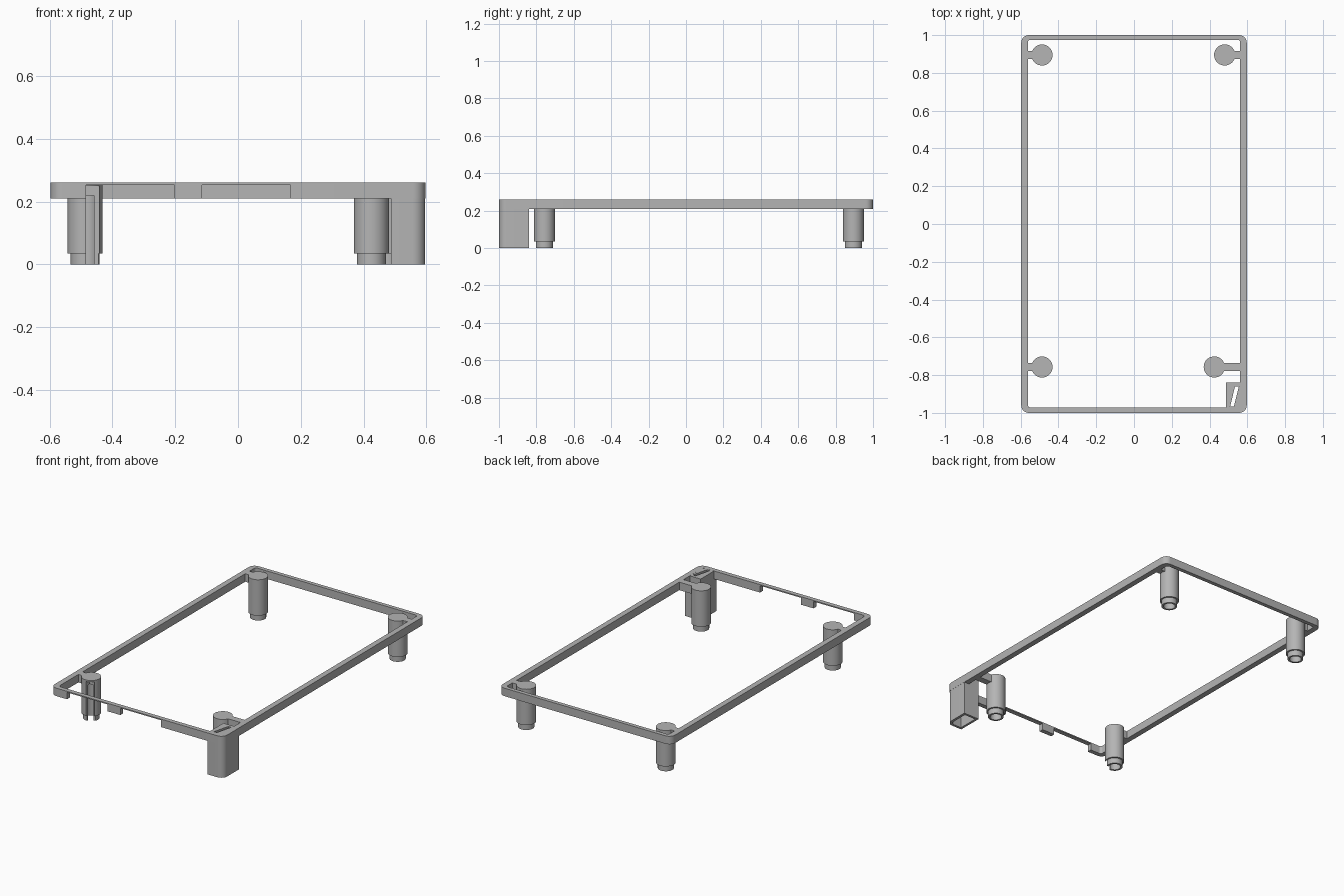
import bpy, bmesh, math

cube = bpy.data.objects.get("Cube")
if cube:
    bpy.data.objects.remove(cube, do_unlink=True)

grey = bpy.data.materials.new("matte_grey")
grey.use_nodes = True
grey.diffuse_color = (0.46, 0.46, 0.46, 1)
bsdf = next(n for n in grey.node_tree.nodes if n.type == 'BSDF_PRINCIPLED')
bsdf.inputs["Base Color"].default_value = (0.46, 0.46, 0.46, 1)

TOP, UNDER = 0.26, 0.21


def make(name, bm):
    bmesh.ops.recalc_face_normals(bm, faces=bm.faces)
    mesh = bpy.data.meshes.new(name)
    bm.to_mesh(mesh)
    bm.free()
    obj = bpy.data.objects.new(name, mesh)
    mesh.materials.append(grey)
    bpy.context.collection.objects.link(obj)
    return obj


def prism(name, outline, z0, z1):
    bm = bmesh.new()
    face = bm.faces.new([bm.verts.new((x, y, z0)) for x, y in outline])
    ext = bmesh.ops.extrude_face_region(bm, geom=[face])["geom"]
    for v in ext:
        if isinstance(v, bmesh.types.BMVert):
            v.co.z = z1
    return make(name, bm)


def rounded(x0, x1, y0, y1, radii):
    """Rectangle outline with its own radius per corner, from lower left round."""
    points = []
    corners = [(x0, y0, 1, 1), (x1, y0, -1, 1), (x1, y1, -1, -1), (x0, y1, 1, -1)]
    for i, ((x, y, sx, sy), r) in enumerate(zip(corners, radii)):
        if r == 0:
            points.append((x, y))
            continue
        for k in range(9):
            a = math.pi * (1 + i / 2 + k / 16)
            points.append((x + sx * r + r * math.cos(a), y + sy * r + r * math.sin(a)))
    return points


def box(name, x0, x1, y0, y1, z0, z1):
    return prism(name, rounded(x0, x1, y0, y1, [0] * 4), z0, z1)


def cut(target, cutter):
    mod = target.modifiers.new("cut", 'BOOLEAN')
    mod.operation = 'DIFFERENCE'
    mod.solver = 'EXACT'
    mod.object = cutter
    bpy.context.view_layer.objects.active = target
    bpy.ops.object.modifier_apply(modifier=mod.name)
    bpy.data.objects.remove(cutter, do_unlink=True)


def smooth(obj):
    bpy.ops.object.select_all(action='DESELECT')
    obj.select_set(True)
    bpy.context.view_layer.objects.active = obj
    bpy.ops.object.shade_smooth_by_angle(angle=math.radians(30))


# Rim with two gaps that leave a thin strip along the front
rim = prism("rim", rounded(-0.597, 0.597, -1, 1, [0.04] * 4), UNDER, TOP)
cut(rim, prism("rim_opening", rounded(-0.562, 0.562, -0.972, 0.975, [0.015] * 4), 0.1, 0.4))
for x0, x1 in [(-0.485, -0.203), (-0.115, 0.168)]:
    cut(rim, box("gap", x0, x1, -1.1, -0.95, 0.1, 0.253))
smooth(rim)


# Hollow stepped posts, each tied to the rim by a short arm
def post(name, x, y):
    bm = bmesh.new()
    profile = [(0, TOP), (0.056, TOP), (0.056, 0.035), (0.046, 0.035),
               (0.046, 0), (0.034, 0), (0.034, 0.22), (0, 0.22)]
    verts = [bm.verts.new((r, 0, z)) for r, z in profile]
    edges = [bm.edges.new(pair) for pair in zip(verts, verts[1:])]
    bmesh.ops.spin(bm, geom=verts + edges, cent=(0, 0, 0), axis=(0, 0, 1),
                   angle=2 * math.pi, steps=40)
    bmesh.ops.remove_doubles(bm, verts=bm.verts, dist=0.0001)
    bmesh.ops.translate(bm, verts=bm.verts, vec=(x, y, 0))
    obj = make(name, bm)
    side = math.copysign(1, x)
    ends = sorted([x + side * 0.048, side * 0.57])
    box(name + "_arm", *ends, y - 0.021, y + 0.021, UNDER, TOP)
    return obj


slotted = post("front_right_post", -0.487, -0.757)
cut(slotted, box("post_slot", -0.485, -0.441, -0.85, -0.775, -0.1, 0.25))
smooth(slotted)
for name, x, y in [("front_left_post", 0.425, -0.757),
                   ("back_right_post", -0.487, 0.895), ("back_left_post", 0.48, 0.895)]:
    smooth(post(name, x, y))

# Corner housing, hollow below, with a slanted slot through its top
housing = prism("corner_housing", rounded(0.487, 0.5965, -0.9995, -0.84, [0, 0.04, 0, 0]), 0, TOP - 0.0005)
cut(housing, prism("housing_hollow", rounded(0.502, 0.58, -0.984, -0.855, [0, 0.025, 0, 0]), -0.1, 0.21))
slot = [(0.509, -0.965), (0.529, -0.965), (0.555, -0.86), (0.535, -0.86)]
cut(housing, prism("housing_slot", slot, 0.1, 0.4))
cut(rim, prism("rim_slot", slot, 0.1, 0.4))
smooth(housing)
